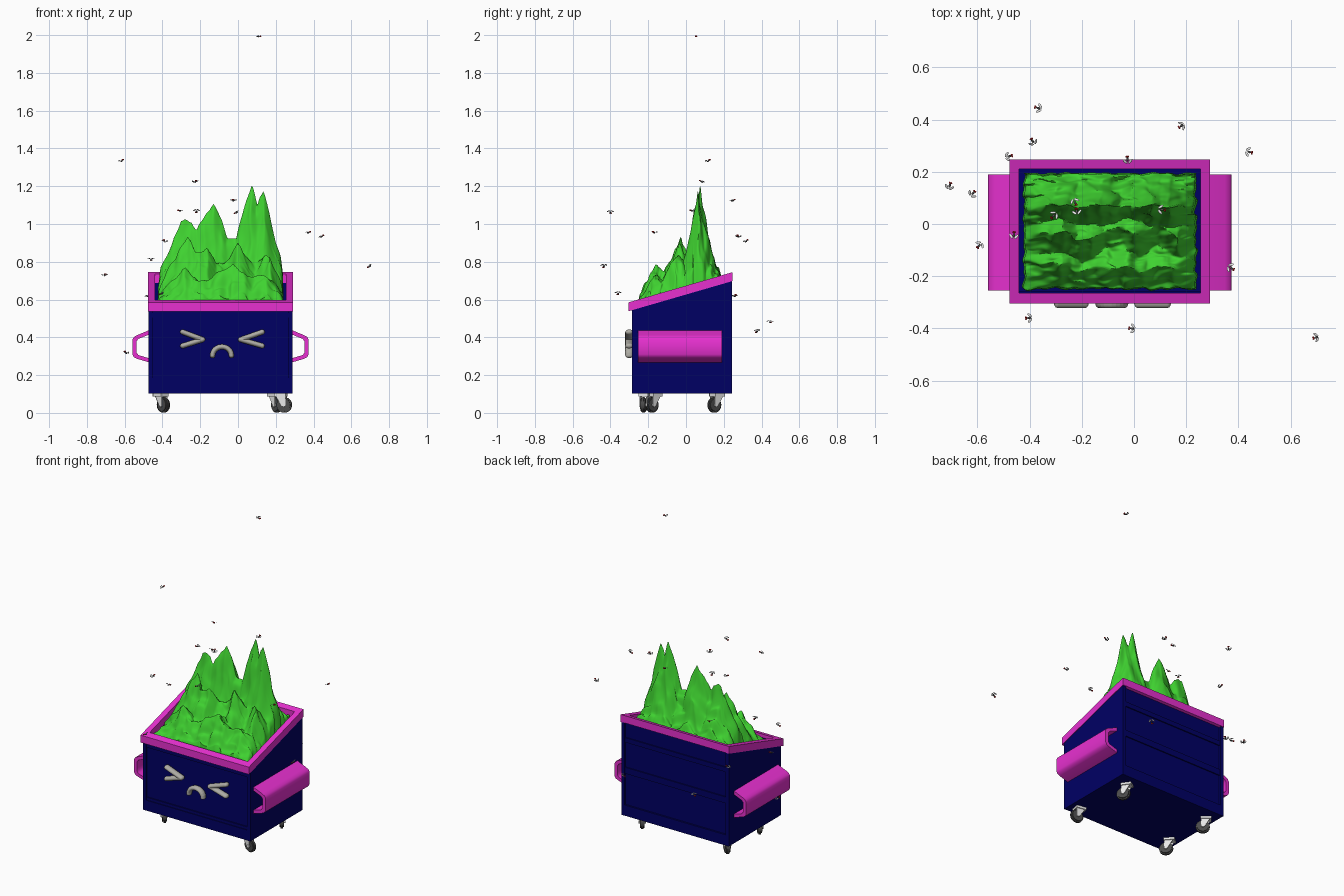
import bpy, bmesh, math, random
from mathutils import Vector, Matrix, noise

random.seed(4)
if "Cube" in bpy.data.objects:
    bpy.data.objects.remove(bpy.data.objects["Cube"])


def material(name, r, g, b):
    m = bpy.data.materials.new(name)
    m.use_nodes = True
    m.diffuse_color = (r, g, b, 1)
    bsdf = next(n for n in m.node_tree.nodes if n.type == "BSDF_PRINCIPLED")
    bsdf.inputs["Base Color"].default_value = (r, g, b, 1)
    return m


NAVY = material("navy paint", 0, 0, .127)
PINK = material("magenta paint", .8, .03, .63)
GREEN = material("flame green", .05, .65, .03)
RUBBER = material("wheel rubber", .07, .07, .07)
STEEL = material("light steel", .8, .8, .8)
TRIM = material("face metal", .42, .41, .37)
FLY = material("fly body", .08, .08, .08)
RED = material("fly eye red", .6, .015, .015)


def add_object(name, bm, *mats, smooth=None):
    bmesh.ops.recalc_face_normals(bm, faces=bm.faces)
    mesh = bpy.data.meshes.new(name)
    bm.to_mesh(mesh)
    bm.free()
    for m in mats:
        mesh.materials.append(m)
    ob = bpy.data.objects.new(name, mesh)
    bpy.context.collection.objects.link(ob)
    if smooth:
        bpy.ops.object.select_all(action="DESELECT")
        ob.select_set(True)
        bpy.context.view_layer.objects.active = ob
        bpy.ops.object.shade_smooth_by_angle(angle=math.radians(smooth))
    return ob


def box(bm, x0, x1, y0, y1, z0, z1):
    place = Matrix.Translation(((x0 + x1) / 2, (y0 + y1) / 2, (z0 + z1) / 2))
    size = Matrix.Diagonal((x1 - x0, y1 - y0, z1 - z0, 1))
    return bmesh.ops.create_cube(bm, size=1, matrix=place @ size)["verts"]


def paint(verts, index):
    for f in {f for v in verts for f in v.link_faces}:
        f.material_index = index


def bridge(bm, a, b):
    for i in range(len(a)):
        j = (i + 1) % len(a)
        bm.faces.new((a[i], a[j], b[j], b[i]))


def rim_top(y):
    return .585 + .29 * (y + .305)


LEFT, RIGHT, FRONT, BACK, FLOOR = -.473, .288, -.275, .231, .102

# Open bin with a sloping mouth
bm = bmesh.new()
for v in box(bm, LEFT, RIGHT, FRONT, BACK, FLOOR, .5):
    if v.co.z > .4:
        v.co.z = rim_top(v.co.y) - .02
bm.faces.ensure_lookup_table()
bmesh.ops.delete(bm, geom=[max(bm.faces, key=lambda f: f.calc_center_median().z)], context="FACES")
body = add_object("bin_body", bm, NAVY)
shell = body.modifiers.new("wall", "SOLIDIFY")
shell.thickness = .024
shell.offset = -1

# Raised frames on the front and back panels, with pressed ribs
for name, y, top, bars in (("front", FRONT, .545, ((FLOOR, .168), (.168, .186), (.505, .53))),
                           ("back", BACK, .7, ((FLOOR, .17), (.37, .41), (.57, .6)))):
    bm = bmesh.new()
    for x in (LEFT, RIGHT - .022):
        box(bm, x, x + .022, y - .012, y + .012, FLOOR, top)
    for i, (z0, z1) in enumerate(bars):
        depth = .011 if i == 0 else .007
        box(bm, LEFT, RIGHT, y - depth, y + depth, z0, z1)
    add_object(name + "_panel_frame", bm, NAVY)

# Sloping rim: a square-section frame following the mouth
bm = bmesh.new()
corners = []
for x0, x1, y0, y1 in ((-.476, .291, -.305, .247), (-.44, .255, -.265, .21)):
    for drop in (0, .047):
        corners.append([bm.verts.new((x, y, rim_top(y) - drop))
                        for x, y in ((x0, y0), (x1, y0), (x1, y1), (x0, y1))])
outer_top, outer_low, inner_top, inner_low = corners
bridge(bm, outer_top, outer_low)
bridge(bm, outer_low, inner_low)
bridge(bm, inner_low, inner_top)
bridge(bm, inner_top, outer_top)
add_object("rim", bm, PINK)

# Fork pockets: open trapezoid channel on each side
outline = [(0, .437), (.06, .412), (.078, .402), (.086, .388), (.086, .31), (.078, .295), (.06, .286), (0, .268),
           (0, .29), (.054, .306), (.065, .32), (.065, .378), (.054, .392), (0, .414)]
for name, x, side in (("left", RIGHT, 1), ("right", LEFT, -1)):
    bm = bmesh.new()
    ends = [[bm.verts.new((x + side * px, y, pz)) for px, pz in outline] for y in (-.255, .19)]
    bridge(bm, *ends)
    for ring in ends:
        bm.faces.new(ring)
    add_object(name + "_fork_pocket", bm, PINK, smooth=50)

# Grumpy face made of thick metal strokes
arc = [(-.085 + .05 * math.cos(t), .304 + .046 * math.sin(t)) for t in [math.pi * i / 12 for i in range(13)]]
strokes = {"right_eye": [(-.293, .428), (-.187, .388), (-.293, .355)],
           "left_eye": [(.128, .428), (.014, .388), (.128, .355)],
           "frown": arc}
for name, points in strokes.items():
    bm = bmesh.new()
    for (x0, z0), (x1, z1) in zip(points, points[1:]):
        a, b = Vector((x0, -.301, z0)), Vector((x1, -.301, z1))
        turn = (b - a).to_track_quat("Z", "Y").to_matrix().to_4x4()
        bmesh.ops.create_cone(bm, segments=12, radius1=.014, radius2=.014, depth=(b - a).length,
                              cap_ends=False, matrix=Matrix.Translation((a + b) / 2) @ turn)
    for x, z in points:
        bmesh.ops.create_uvsphere(bm, u_segments=12, v_segments=8, radius=.014,
                                  matrix=Matrix.Translation((x, -.301, z)))
    for v in bm.verts:
        v.co.y = -.301 + (v.co.y + .301) * 1.5
    add_object(name, bm, TRIM, smooth=60)

# Swivel casters, each turned its own way
for name, x, y, yaw in (("front_left", .245, -.225, 80), ("front_right", -.395, -.18, 40),
                        ("back_left", .205, .15, 35), ("back_right", -.395, .15, 50)):
    bm = bmesh.new()
    axle = Matrix.Translation((0, 0, .042)) @ Matrix.Rotation(math.pi / 2, 4, "Y")
    bmesh.ops.create_cone(bm, segments=24, radius1=.041, radius2=.041, depth=.026, cap_ends=True, matrix=axle)
    rims = [e for e in bm.edges if len(e.link_faces) == 2 and e.calc_face_angle() > 1]
    bmesh.ops.bevel(bm, geom=rims, offset=.007, segments=2, affect="EDGES")
    hub = bmesh.ops.create_cone(bm, segments=16, radius1=.01, radius2=.01, depth=.042, cap_ends=True, matrix=axle)
    paint(hub["verts"], 1)
    for side in (-1, 1):
        cheek = box(bm, side * .018 - .002, side * .018 + .002, -.01, .01, .036, .1)
        for v in cheek:
            if v.co.z > .08:
                v.co.y = v.co.y * 3 + .02
        paint(cheek, 1)
    paint(box(bm, -.026, .026, -.012, .052, .088, FLOOR + .002), 1)
    caster = add_object(name + "_caster", bm, RUBBER, STEEL, smooth=40)
    caster.location = (x, y, 0)
    caster.rotation_euler.z = math.radians(yaw)

# Flames: a sheet raised by three jagged ridges, tallest at the back.
# Each ridge has its y, its width in front and behind, its waviness and its crest line.
ridges = (
    (.068, .13, .13, .012, (
        (-.43, .6), (-.405, .76), (-.35, .89), (-.3, 1.01), (-.255, 1.01), (-.215, .97), (-.175, 1.07),
        (-.125, 1.11), (-.085, 1.03), (-.055, .94), (-.01, .93), (.025, 1.05), (.07, 1.2), (.1, 1.12),
        (.135, 1.18), (.175, 1), (.23, .81), (.245, .6))),
    (-.03, .15, .2, .05, (
        (-.43, .62), (-.36, .78), (-.27, .93), (-.22, .83), (-.16, .88), (-.12, .79), (-.05, .81),
        (0, .9), (.06, .79), (.17, .84), (.21, .74), (.245, .62))),
    (-.165, .1, .25, .05, (
        (-.43, .6), (-.34, .7), (-.28, .76), (-.2, .69), (-.12, .74), (-.03, .79), (.05, .72),
        (.13, .73), (.2, .68), (.245, .6))))


def crest(points, x):
    for (x0, z0), (x1, z1) in zip(points, points[1:]):
        if x <= x1:
            return z0 + (z1 - z0) * (x - x0) / (x1 - x0)
    return points[-1][1]


def flame_height(x, y):
    base = .575 + .28 * (y + .25)
    height = base
    for y0, before, behind, wave, points in ridges:
        away = y - y0 - wave * noise.noise(Vector((x * 11, y0 * 50, 0)))
        reach = max(0, 1 - abs(away) / (before if away < 0 else behind)) ** 1.4
        height = max(height, base + (crest(points, x) - base) * reach)
    ripple = noise.noise(Vector((x * 20, y * 26, height * 6)))
    ledge = noise.noise(Vector((x * 16, y * 62, 3)))
    return height + .022 * ripple + (.03 if y > .07 else .012) * ledge


bm = bmesh.new()
bmesh.ops.create_grid(bm, x_segments=120, y_segments=110, size=.5)
for v in bm.verts:
    edge = max(abs(v.co.x), abs(v.co.y)) > .499
    wobble = .012 * noise.noise(Vector((v.co.x * 14, v.co.y * 14, 8)))
    x, y = -.092 + .662 * v.co.x, -.027 + .445 * v.co.y
    v.co = (x + wobble, y + wobble, .5 if edge else flame_height(x, y))
add_object("flames", bm, GREEN, smooth=60)

# Flies: one small mesh shared by the whole swarm
bm = bmesh.new()


def blob(index, place, size, turn=0):
    m = Matrix.Translation(place) @ Matrix.Rotation(turn, 4, "Z") @ Matrix.Diagonal((*size, 1))
    paint(bmesh.ops.create_icosphere(bm, subdivisions=2, radius=1, matrix=m)["verts"], index)


blob(0, (0, .003, 0), (.0045, .009, .0045))
for side in (-1, 1):
    blob(1, (side * .003, -.009, .001), (.0038, .004, .004))
    blob(2, (side * .01, .009, .005), (.005, .012, .001), side * .7)
first = add_object("fly", bm, FLY, RED, STEEL, smooth=80)
spots = ((.11, .055, 1.993), (-.615, .12, 1.335), (-.225, .08, 1.225), (-.31, .03, 1.07), (-.01, -.4, 1.06),
         (-.025, .25, 1.125), (.375, -.17, .955), (.445, .275, .935), (.695, -.435, .775), (-.405, -.36, .63),
         (-.475, .26, .62), (-.37, .445, .48), (.18, .375, .43), (-.39, .32, .91), (-.46, -.04, .81),
         (-.705, .15, .73), (-.595, -.085, .32), (-.22, .05, 1.065))
for i, spot in enumerate(spots):
    fly = first if i == 0 else bpy.data.objects.new("fly", first.data)
    if i:
        bpy.context.collection.objects.link(fly)
    fly.location = spot
    fly.rotation_euler = (random.uniform(-.7, .7) if i else 0, 0, random.uniform(0, 6))
